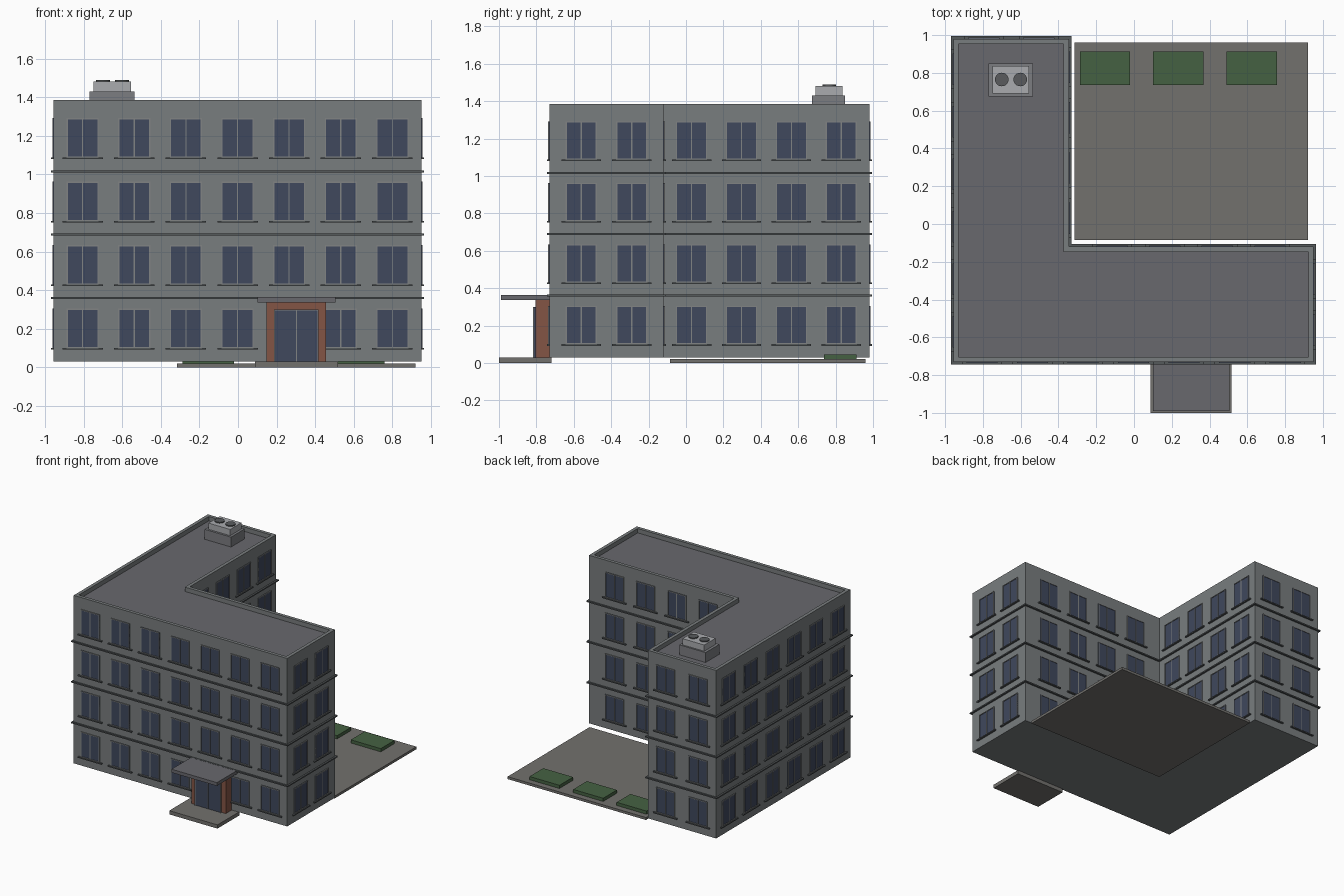
import bpy, bmesh
from math import atan2, hypot
from mathutils import Matrix, Vector

if "Cube" in bpy.data.objects:
    bpy.data.objects.remove(bpy.data.objects["Cube"])


def mat(name, r, g, b):
    m = bpy.data.materials.new(name)
    m.diffuse_color = (r, g, b, 1)
    m.use_nodes = True
    m.node_tree.nodes["Principled BSDF"].inputs["Base Color"].default_value = m.diffuse_color
    return m


WALL = mat("wall_grey", .19, .205, .21)
ROOF = mat("roof_grey", .14, .14, .155)
TRIM = mat("dark_trim", .09, .10, .105)
FRAME = mat("frame_grey", .22, .23, .23)
GLASS = mat("blue_glass", .05, .065, .11)
BRICK = mat("brick", .23, .09, .06)
PAVING = mat("paving", .17, .165, .155)
GREEN = mat("hedge_green", .06, .12, .055)
METAL = mat("metal", .40, .41, .43)
DARK = mat("fan_dark", .10, .105, .11)


def finish(name, bm, *mats):
    me = bpy.data.meshes.new(name)
    bmesh.ops.recalc_face_normals(bm, faces=bm.faces)
    bm.to_mesh(me)
    bm.free()
    for m in mats:
        me.materials.append(m)
    ob = bpy.data.objects.new(name, me)
    bpy.context.collection.objects.link(ob)
    return ob


def add_box(bm, x0, x1, y0, y1, z0, z1, frame=Matrix()):
    centre = Vector(((x0 + x1) / 2, (y0 + y1) / 2, (z0 + z1) / 2))
    size = Matrix.Diagonal((x1 - x0, y1 - y0, z1 - z0, 1))
    bmesh.ops.create_cube(bm, size=1, matrix=frame @ Matrix.Translation(centre) @ size)


def boxes(name, m, *dims):
    bm = bmesh.new()
    for d in dims:
        add_box(bm, *d)
    return finish(name, bm, m)


def footprint(o=0):
    # L-shaped plan, pushed outward by o
    return [(-.955 - o, -.73 - o), (.95 + o, -.73 - o), (.95 + o, -.12 + o),
            (-.345 + o, -.12 + o), (-.345 + o, .98 + o), (-.955 - o, .98 + o)]


def stack(name, rings, *mats):
    # closed solid through a list of (offset, z) footprint rings
    bm = bmesh.new()
    loops = [[bm.verts.new((x, y, z)) for x, y in footprint(o)] for o, z in rings]
    for a, b in zip(loops, loops[1:]):
        for i in range(6):
            j = (i + 1) % 6
            bm.faces.new((a[i], a[j], b[j], b[i]))
    bm.faces.new(loops[0][::-1])
    top = bm.faces.new(loops[-1])
    top.material_index = len(mats) - 1
    return finish(name, bm, *mats)


# Main building with parapet and sunken roof
stack("building_walls", [(0, .03), (0, 1.385), (-.027, 1.385), (-.027, 1.35)], WALL, ROOF)

# Floor bands
for n, z in enumerate((.36, .689, 1.015)):
    stack(f"floor_band_{n + 1}", [(.014, z - .005), (.014, z + .005)], TRIM)

# Windows around every wall, four floors
glass, frames, sills = bmesh.new(), bmesh.new(), bmesh.new()
plan = footprint()
counts = (7, 2, 4, 4, 2, 6)
margins = (.15, .17, .23, .15, .16, .16)
W, H, T = .083, .204, .006
for k in range(6):
    p, q = Vector(plan[k]), Vector(plan[(k + 1) % 6])
    d = q - p
    place = Matrix.Translation((p.x, p.y, 0)) @ Matrix.Rotation(atan2(d.y, d.x), 4, 'Z')
    step = (hypot(*d) - 2 * margins[k]) / (counts[k] - 1)
    for i in range(counts[k]):
        c = margins[k] + i * step
        for floor in range(4):
            if k == 0 and i == 4 and floor == 0:
                continue  # entrance takes this bay
            z = .10 + floor * .329
            add_box(glass, c - W, c + W, -.003, .01, z, z + H, place)
            for x in (c - W, c - T / 2, c + W - T):
                add_box(frames, x, x + T, -.007, .01, z, z + H, place)
            for zz in (z, z + H - T):
                add_box(frames, c - W, c + W, -.007, .01, zz, zz + T, place)
            add_box(sills, c - .105, c + .105, -.014, .01, z - .008, z + .001, place)
finish("window_glass", glass, GLASS)
finish("window_frames", frames, FRAME)
finish("window_sills", sills, TRIM)

# Entrance
boxes("entrance_step", PAVING, (.087, .517, -1, -.72, 0, .03))
boxes("entrance_portal", BRICK, (.148, .186, -.805, -.72, .03, .337),
      (.418, .455, -.805, -.72, .03, .337), (.186, .418, -.805, -.72, .30, .337))
boxes("entrance_canopy", ROOF, (.10, .505, -.99, -.72, .337, .364))
boxes("entrance_doors", GLASS, (.186, .418, -.812, -.72, .03, .30))
boxes("door_frame", FRAME, (.186, .191, -.817, -.80, .03, .30), (.413, .418, -.817, -.80, .03, .30),
      (.2995, .3045, -.817, -.80, .03, .30), (.186, .418, -.817, -.80, .295, .30))

# Courtyard and planting beds
boxes("courtyard", PAVING, (-.315, .92, -.085, .96, 0, .02))
boxes("planting_beds", GREEN, *[(x, x + .267, .737, .912, .02, .046) for x in (-.287, .101, .491)])

# Rooftop cooling unit
boxes("cooling_unit_base", mat("base_grey", .20, .205, .22), (-.77, -.535, .675, .85, 1.35, 1.43))
boxes("cooling_unit", METAL, (-.748, -.555, .692, .836, 1.43, 1.48))
bm = bmesh.new()
for x in (-.70, -.602):
    bmesh.ops.create_cone(bm, cap_ends=True, segments=24, radius1=.036, radius2=.036,
                          depth=.012, matrix=Matrix.Translation((x, .765, 1.482)))
finish("cooling_fans", bm, DARK)
